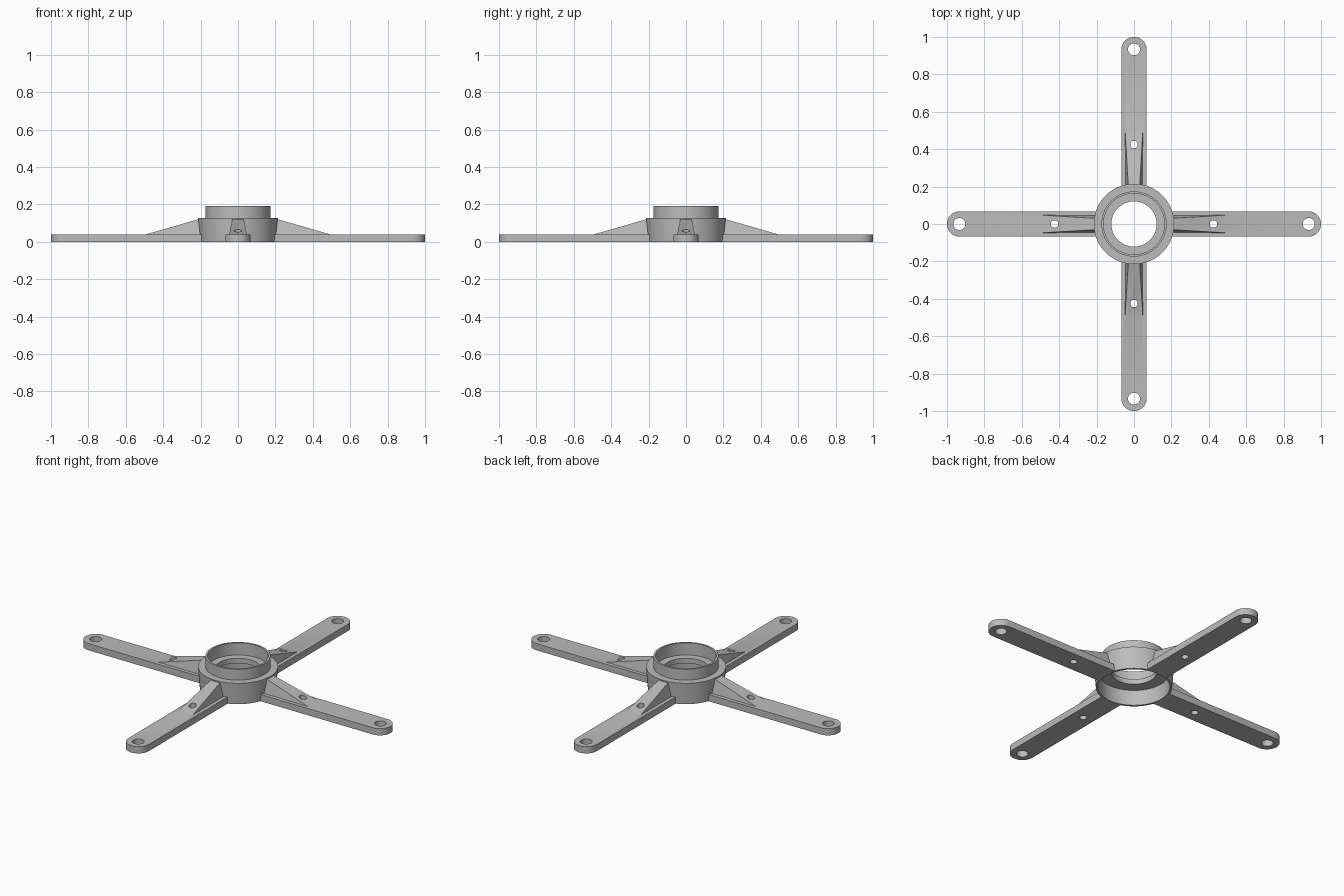
import bpy
import bmesh
from math import cos, sin, pi, asin

if "Cube" in bpy.data.objects:
    bpy.data.objects.remove(bpy.data.objects["Cube"], do_unlink=True)

grey = bpy.data.materials.new("plain grey")
grey.use_nodes = True
grey.diffuse_color = (0.5, 0.5, 0.5, 1)
grey.node_tree.nodes["Principled BSDF"].inputs["Base Color"].default_value = (0.5, 0.5, 0.5, 1)

ARM_HALF, ARM_TOP, HUB_JOIN = 0.068, 0.04, 0.2


def add_object(name, bm):
    bmesh.ops.recalc_face_normals(bm, faces=bm.faces)
    mesh = bpy.data.meshes.new(name)
    bm.to_mesh(mesh)
    bm.free()
    mesh.materials.append(grey)
    obj = bpy.data.objects.new(name, mesh)
    bpy.context.collection.objects.link(obj)
    return obj


def smooth(obj):
    bpy.ops.object.select_all(action="DESELECT")
    obj.select_set(True)
    bpy.context.view_layer.objects.active = obj
    bpy.ops.object.shade_smooth_by_angle(angle=pi / 6)


def combine(target, tool, operation):
    """Apply a boolean and discard the tool object."""
    mod = target.modifiers.new("combine", "BOOLEAN")
    mod.operation, mod.solver, mod.object = operation, "EXACT", tool
    bpy.context.view_layer.objects.active = target
    bpy.ops.object.modifier_apply(modifier=mod.name)
    bpy.data.objects.remove(tool, do_unlink=True)


def lathe(name, profile, steps=96):
    """Spin a closed (radius, height) profile around z."""
    bm = bmesh.new()
    rings = [[bm.verts.new((r * cos(2 * pi * s / steps), r * sin(2 * pi * s / steps), z))
              for r, z in profile] for s in range(steps)]
    n = len(profile)
    for s in range(steps):
        a, b = rings[s], rings[(s + 1) % steps]
        for i in range(n):
            j = (i + 1) % n
            bm.faces.new((a[i], b[i], b[j], a[j]))
    return add_object(name, bm)


def hole_cutter(x, radius):
    bm = bmesh.new()
    bmesh.ops.create_cone(bm, cap_ends=True, segments=32, radius1=radius,
                          radius2=radius, depth=1)
    bmesh.ops.translate(bm, verts=bm.verts, vec=(x, 0, 0))
    cutter = add_object("hole_cutter", bm)
    cutter.hide_render = True
    return cutter


# Central hub: drafted skirt, raised collar, inner ledge and hollow underside
hub = lathe("hub", [(0.205, 0), (0.215, 0.128), (0.174, 0.128), (0.174, 0.192),
                    (0.163, 0.192), (0.163, 0.12), (0.121, 0.12), (0.121, 0.09),
                    (0.19, 0.09), (0.193, 0)])
smooth(hub)

# Flat arm: curved root that meets the hub wall, rounded outer end
spread = asin(ARM_HALF / HUB_JOIN)
outline = [(HUB_JOIN * cos(a), HUB_JOIN * sin(a))
           for a in (spread * (1 - i / 4) for i in range(9))]
outline += [(1 - ARM_HALF + ARM_HALF * cos(a), ARM_HALF * sin(a))
            for a in (pi * (i / 24 - 0.5) for i in range(25))]
bm = bmesh.new()
base = bm.faces.new([bm.verts.new((x, y, 0)) for x, y in outline])
lift = bmesh.ops.extrude_face_region(bm, geom=[base])["geom"]
bmesh.ops.translate(bm, vec=(0, 0, ARM_TOP),
                    verts=[v for v in lift if isinstance(v, bmesh.types.BMVert)])
arm = add_object("arm", bm)

# Sloping rib with drafted sides, sunk into the arm
bm = bmesh.new()
left, right = [[bm.verts.new((x, side * y, z)) for x, y, z in
                ((0.2, 0.05, 0.02), (0.5, 0.05, 0.02), (0.49, 0.047, 0.04), (0.2, 0.03, 0.124))]
               for side in (1, -1)]
bm.faces.new(left)
bm.faces.new(right)
for i in range(4):
    j = (i + 1) % 4
    bm.faces.new((left[i], left[j], right[j], right[i]))
bmesh.ops.triangulate(bm, faces=bm.faces)
combine(arm, add_object("rib", bm), "UNION")

# Screw holes near the rib and at the tip
combine(arm, hole_cutter(0.425, 0.02), "DIFFERENCE")
combine(arm, hole_cutter(0.934, 0.032), "DIFFERENCE")
smooth(arm)

# Four arms, a quarter turn apart
arm.name = "left_arm"
for quarter, name in enumerate(("back_arm", "right_arm", "front_arm"), 1):
    copy = bpy.data.objects.new(name, arm.data)
    copy.rotation_euler.z = quarter * pi / 2
    bpy.context.collection.objects.link(copy)
